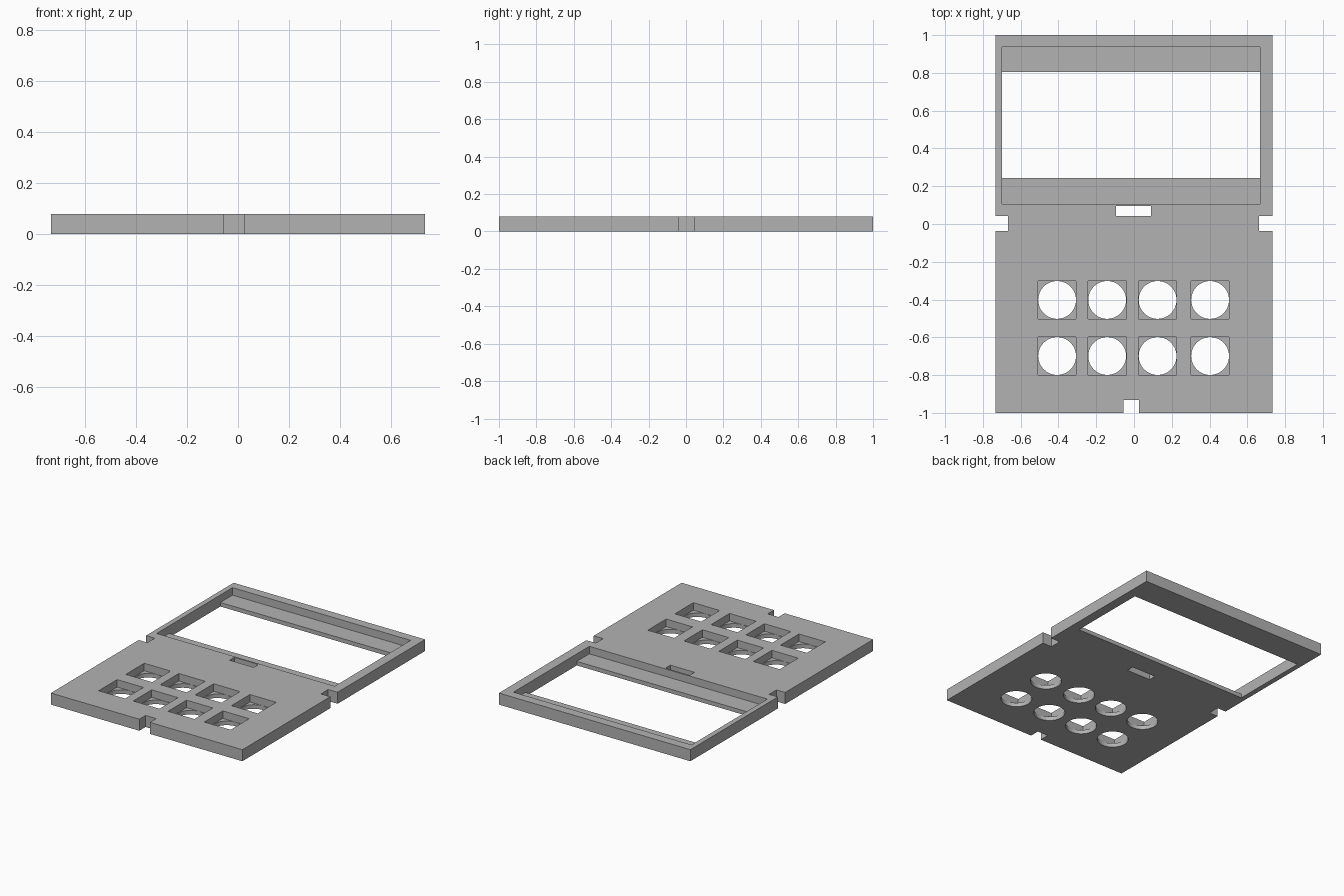
import bpy

if "Cube" in bpy.data.objects:
    bpy.data.objects.remove(bpy.data.objects["Cube"])

THICK = 0.08    # plate thickness
LEDGE = 0.028   # height of the recessed floors

grey = bpy.data.materials.new("plain grey")
grey.diffuse_color = (0.45, 0.45, 0.45, 1)
grey.use_nodes = True
grey.node_tree.nodes["Principled BSDF"].inputs["Base Color"].default_value = grey.diffuse_color


def box(name, x0, x1, y0, y1, z0, z1):
    bpy.ops.mesh.primitive_cube_add(size=1, location=((x0 + x1) / 2, (y0 + y1) / 2, (z0 + z1) / 2))
    ob = bpy.context.object
    ob.name = name
    ob.scale = (x1 - x0, y1 - y0, z1 - z0)
    bpy.ops.object.transform_apply(location=True, rotation=False, scale=True)
    return ob


def cut(target, cutter):
    mod = target.modifiers.new("cut", 'BOOLEAN')
    mod.operation = 'DIFFERENCE'
    mod.solver = 'EXACT'
    mod.object = cutter
    bpy.context.view_layer.objects.active = target
    bpy.ops.object.modifier_apply(modifier=mod.name)
    bpy.data.objects.remove(cutter, do_unlink=True)


# Flat faceplate
plate = box("faceplate", -0.734, 0.734, -1, 1, 0, THICK)
plate.data.materials.append(grey)

# Screen recess and the opening through its floor
cut(plate, box("screen_recess", -0.698, 0.667, 0.106, 0.937, LEDGE, 0.2))
cut(plate, box("screen_opening", -0.698, 0.667, 0.243, 0.804, -0.1, 0.2))

# Small slot below the screen, side notches and front notch
cut(plate, box("slot", -0.095, 0.09, 0.043, 0.095, -0.1, 0.2))
cut(plate, box("left_notch", -0.9, -0.667, -0.038, 0.042, -0.1, 0.2))
cut(plate, box("right_notch", 0.662, 0.9, -0.038, 0.042, -0.1, 0.2))
cut(plate, box("front_notch", -0.056, 0.026, -1.2, -0.932, -0.1, 0.2))

# Button wells: square recess above, round hole below
for x in (-0.407, -0.142, 0.125, 0.403):
    for y in (-0.402, -0.699):
        cut(plate, box("button_well", x - 0.101, x + 0.101, y - 0.101, y + 0.101, LEDGE, 0.2))
        bpy.ops.mesh.primitive_cylinder_add(vertices=64, radius=0.1, depth=0.3, location=(x, y, 0))
        cut(plate, bpy.context.object)

# Smooth round holes, crisp edges elsewhere
bpy.ops.object.select_all(action='DESELECT')
plate.select_set(True)
bpy.context.view_layer.objects.active = plate
bpy.ops.object.shade_smooth_by_angle()
